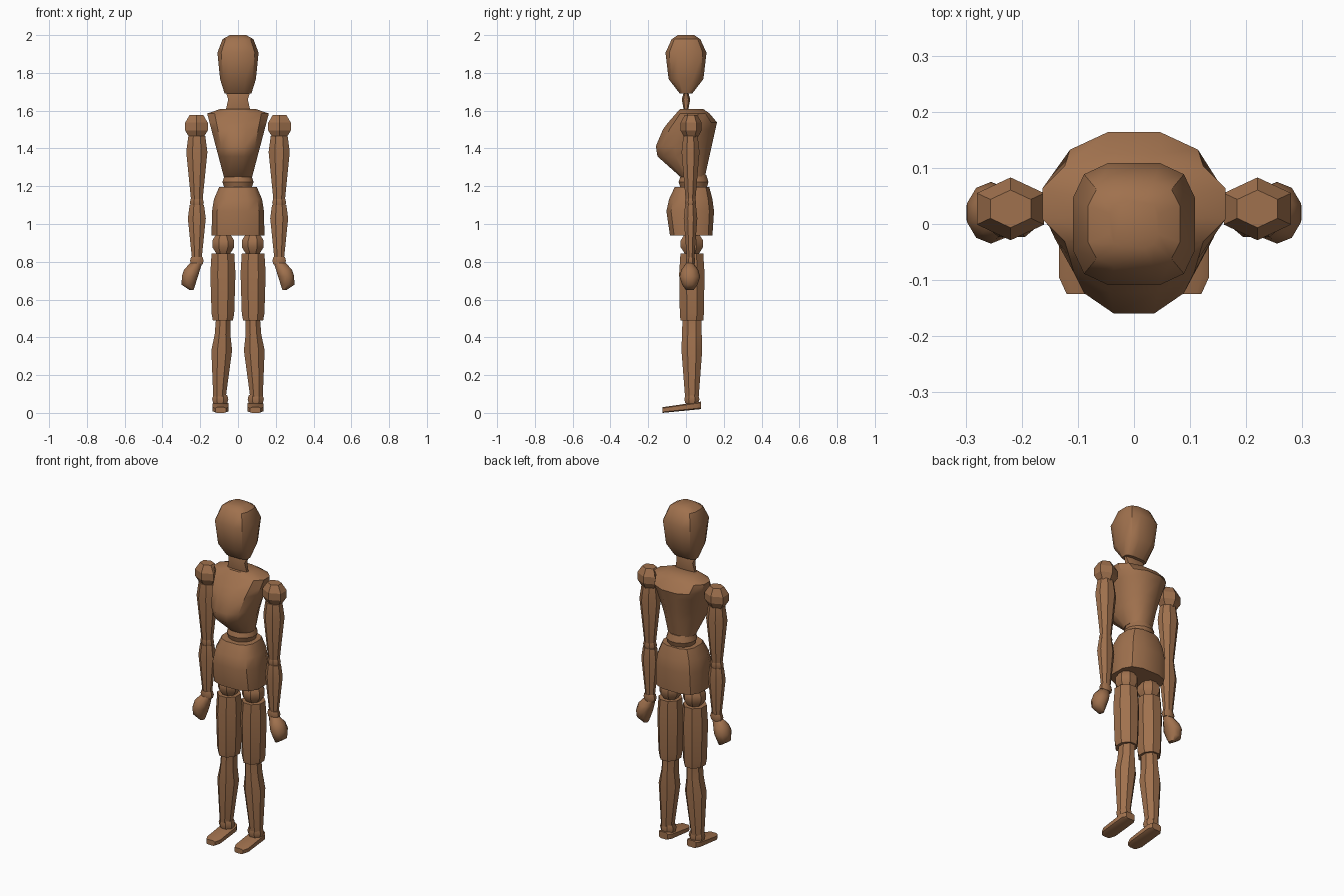
import bpy, bmesh
from math import sin, cos, pi, radians, copysign

if "Cube" in bpy.data.objects:
    bpy.data.objects.remove(bpy.data.objects["Cube"], do_unlink=True)

wood = bpy.data.materials.new("warm brown wood")
wood.use_nodes = True
brown = (.35, .165, .075, 1)
wood.diffuse_color = brown
wood.node_tree.nodes["Principled BSDF"].inputs["Base Color"].default_value = brown


def outline(sides, roundness, first_angle):
    """Cross-section points that fill the square from -1 to 1."""
    angles = [first_angle + 2 * pi * i / sides for i in range(sides)]
    us = [copysign(abs(cos(a)) ** roundness, cos(a)) for a in angles]
    vs = [copysign(abs(sin(a)) ** roundness, sin(a)) for a in angles]
    return [(u / max(us), v / max(vs)) for u, v in zip(us, vs)]


def loft(name, start, end, levels, rule, sides=8, roundness=1, first_angle=None,
         along_y=False, mirror=1, smooth_angle=35):
    """Skin rings between start and end; rule(level) gives each ring's bounds."""
    if first_angle is None:
        first_angle = pi / sides
    section = outline(sides, roundness, first_angle)
    bm = bmesh.new()
    rings = []
    for level in levels:
        left, right, low, high = rule(level)
        along = start + (end - start) * level
        ring = []
        for u, v in section:
            x = mirror * ((left + right) + (right - left) * u) / 2
            other = ((low + high) + (high - low) * v) / 2
            position = (x, along, other) if along_y else (x, other, along)
            ring.append(bm.verts.new(position))
        rings.append(ring)
    for lower, upper in zip(rings, rings[1:]):
        for i in range(sides):
            bm.faces.new((lower[i - 1], lower[i], upper[i], upper[i - 1]))
    bm.faces.new(rings[0])
    bm.faces.new(rings[-1])
    bmesh.ops.recalc_face_normals(bm, faces=bm.faces)
    mesh = bpy.data.meshes.new(name)
    bm.to_mesh(mesh)
    bm.free()
    mesh.materials.append(wood)
    part = bpy.data.objects.new(name, mesh)
    bpy.context.collection.objects.link(part)
    bpy.ops.object.select_all(action="DESELECT")
    part.select_set(True)
    bpy.context.view_layer.objects.active = part
    bpy.ops.object.shade_smooth_by_angle(angle=radians(smooth_angle))


def turned(name, start, end, profile, width, depth, x=0, y=0, lean=0, **options):
    """Loft a profile of level: (width share, depth share) about an upright axis."""
    def rule(level):
        wide, deep = profile[level]
        middle = x + lean * level
        half_width, half_depth = wide * width / 2, deep * depth / 2
        return (middle - half_width, middle + half_width,
                y - half_depth, y + half_depth)
    loft(name, start, end, list(profile), rule, **options)


def even(**shares):
    """Profile with evenly spaced levels and equal width and depth shares."""
    values = shares["values"]
    return {i / (len(values) - 1): (share, share) for i, share in enumerate(values)}


# Profiles shared by the turned parts
bead = even(values=(.85, 1, .85))
joint = even(values=(.6, 1, 1, .6))
arm_taper = {0: (.55, .55), .75: (1, 1), 1: (.8, .8)}
thigh_taper = {0: (.8, .9), .1: (.9, .95), .7: (1, 1), 1: (.9, .9)}
calf = {0: (.6, .65), .6: (1, 1), .8: (.75, .95), 1: (.7, .9)}
egg = {0: (.65, .3), .25: (.87, .85), .7: (1, 1), .93: (.75, .7), 1: (.4, .4)}
spool = {0: (1, .5), .6: (.8, 1), 1: (1, .5)}


def chest_rule(level):
    # Ribs swell forward, the back slopes out and the shoulders close in sharply
    half_width = .09 if level == 1 else .075 + .095 * level
    front = -.03 - .13 * sin(pi * level ** .8)
    back = min(.1 + .08 * level, .09 + (1 - level) / 2)
    return -half_width, half_width, front, back


def hips_rule(level):
    half_width = .14 - .04 * level ** 4
    front = -.085 - .1 * level + level ** 2 / 8
    back = .14 + .05 * level - level ** 2 / 15
    return -half_width, half_width, front, back


def hand_rule(level):
    # The palm slopes inward while the outer edge rounds over
    palm = .235 - .045 * level
    thickness = .085 * min(1, .25 + 3 * level, 1.75 - level)
    half_depth = .02 + .035 * sin(pi * level)
    middle = .02
    return palm, palm + thickness, middle - half_depth, middle + half_depth


def foot_rule(level):
    # Level zero is the toe and level one the heel
    half_width = .028 if level in (0, 1) else .042
    middle = .092
    return middle - half_width, middle + half_width, .02 * level, .03 + .03 * level


# Head, neck and trunk
turned("head", 1.69, 2, egg, width=.218, depth=.217, sides=12, roundness=.65)
turned("neck", 1.6, 1.7, spool, width=.13, depth=.045, roundness=.7)
loft("chest", 1.25, 1.61, (0, .3, .45, .7, .8, .93, 1), chest_rule,
     sides=12, roundness=.9)
turned("waist", 1.185, 1.26, bead, width=.165, depth=.158, y=.04, sides=12)
loft("hips", .94, 1.195, (0, .5, .75, 1), hips_rule, sides=12, roundness=.7)

for side, mirror in (("left", 1), ("right", -1)):
    # Arm
    arm = dict(x=.218, y=.024, mirror=mirror)
    turned(side + "_shoulder", 1.455, 1.577, joint, width=.12, depth=.112,
           x=.22, y=.027, sides=6, first_angle=pi / 2, smooth_angle=20, mirror=mirror)
    turned(side + "_upper_arm", 1.13, 1.465, arm_taper, width=.112, depth=.095, **arm)
    turned(side + "_elbow", 1.095, 1.135, bead, width=.074, depth=.06, **arm)
    turned(side + "_forearm", .82, 1.1, arm_taper, width=.095, depth=.072, **arm)
    turned(side + "_wrist", .785, .825, bead, width=.072, depth=.05, **arm)
    loft(side + "_hand", .65, .793, (0, .2, .5, .75, 1), hand_rule,
         sides=10, smooth_angle=50, mirror=mirror)

    # Leg
    leg = dict(y=.031, mirror=mirror)
    turned(side + "_hip_joint", .84, .95, joint, width=.115, depth=.118, x=.078, **leg)
    turned(side + "_thigh", .49, .845, thigh_taper, width=.133, depth=.134, x=.08, **leg)
    turned(side + "_shin", .08, .5, calf, width=.11, depth=.11, x=.098, lean=-.02, **leg)
    turned(side + "_ankle", .05, .095, bead, width=.086, depth=.08, x=.094, **leg)
    loft(side + "_foot", -.125, .08, (0, .15, .9, 1), foot_rule,
         roundness=.45, along_y=True, mirror=mirror)
